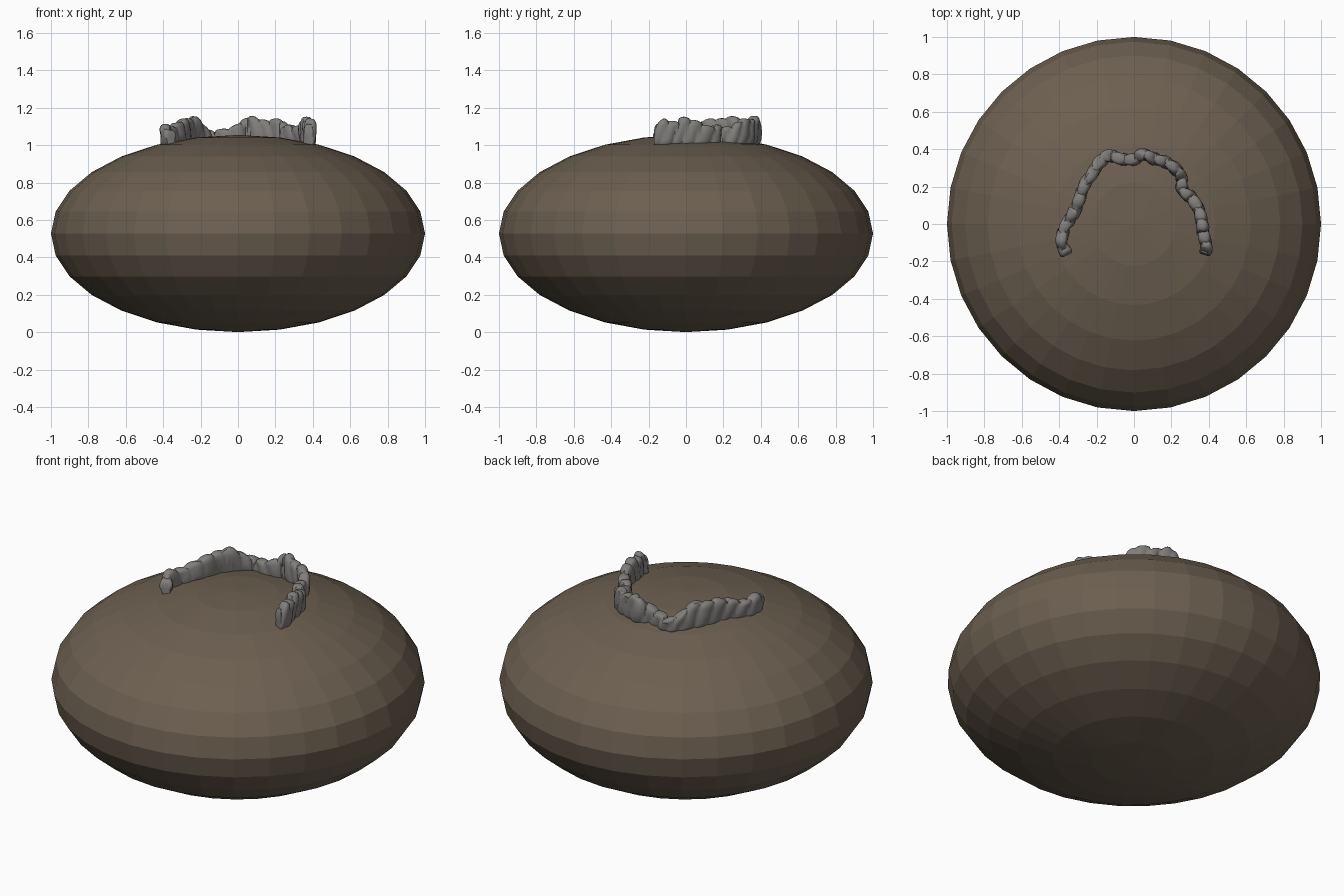
import bpy, bmesh, math
from mathutils import Vector, noise

if "Cube" in bpy.data.objects:
    bpy.data.objects.remove(bpy.data.objects["Cube"])


def material(name, rgb):
    m = bpy.data.materials.new(name)
    m.diffuse_color = (*rgb, 1)
    m.use_nodes = True
    m.node_tree.nodes["Principled BSDF"].inputs["Base Color"].default_value = m.diffuse_color
    return m


EARTH = material("earth brown", (0.15, 0.115, 0.08))
STONE = material("stone grey", (0.22, 0.21, 0.20))

# Mound: a flattened, faceted sphere
bpy.ops.mesh.primitive_uv_sphere_add(segments=32, ring_count=14, radius=1, location=(0, 0, 0.528))
mound = bpy.context.object
mound.name = "mound"
mound.scale = (1, 1, 0.527)
mound.data.materials.append(EARTH)
bpy.ops.object.shade_flat()

# Centre line of the ruined wall: x, y, top height
PATH = [Vector(p) for p in (
    (-.355, -.165, 1.08), (-.387, -.1, 1.11), (-.37, -.02, 1.105), (-.33, .05, 1.115),
    (-.295, .12, 1.145), (-.27, .2, 1.155), (-.225, .27, 1.15), (-.18, .335, 1.11),
    (-.13, .365, 1.085), (-.07, .347, 1.085), (0, .345, 1.115), (.05, .37, 1.155),
    (.11, .348, 1.145), (.17, .33, 1.135), (.23, .285, 1.13), (.255, .24, 1.10),
    (.262, .18, 1.10), (.31, .135, 1.105), (.35, .07, 1.12), (.365, 0, 1.14),
    (.372, -.06, 1.14), (.388, -.12, 1.14), (.375, -.165, 1.10))]


def path_point(t):
    """Smooth interpolation through the path."""
    i = min(int(t), len(PATH) - 2)
    f = t - i
    a, b, c, d = (PATH[max(0, min(len(PATH) - 1, i + k))] for k in (-1, 0, 1, 2))
    return 0.5 * (2 * b + (c - a) * f + (2 * a - 5 * b + 4 * c - d) * f * f
                  + (3 * b - a - 3 * c + d) * f ** 3)


# Wall: rounded section swept along the path, with slanted grooves between stones
STEPS, SIDES, BASE = 240, 20, 0.995
bm = bmesh.new()
rings = []
for s in range(STEPS + 1):
    t = (len(PATH) - 1) * s / STEPS
    p = path_point(t)
    tangent = path_point(min(t + .05, len(PATH) - 1)) - path_point(max(t - .05, 0))
    tangent.z = 0
    side = Vector((tangent.y, -tangent.x, 0)).normalized()
    end = min(1, .25 + 1.5 * math.sqrt(min(t, len(PATH) - 1 - t)))
    ring = []
    for k in range(SIDES):
        a = 2 * math.pi * k / SIDES
        u = math.copysign(abs(math.cos(a)) ** .6, math.cos(a))
        v = math.copysign(abs(math.sin(a)) ** .6, math.sin(a))
        wobble = noise.noise(Vector((p.x * 9, p.y * 9, v * 1.2 + u)))
        phase = t * 1.05 + .38 * v + .25 * wobble
        bulge = abs(math.sin(math.pi * phase)) ** .55
        step = .012 * noise.cell(Vector((math.floor(phase) * 1.7 + .3, 4.5, 2.5)))
        width = (.021 + .013 * bulge + .006 * wobble) * (.5 + .5 * end)
        mid, half = (p.z + BASE) / 2, (p.z - BASE) / 2
        z = mid + v * half * (end if v > 0 else 1)
        if v > 0:
            z += v * (.012 * (bulge - .7) + step - .004)
        co = Vector((p.x, p.y, 0)) + side * u * width
        ring.append(bm.verts.new((co.x, co.y, z)))
    rings.append(ring)
for r0, r1 in zip(rings, rings[1:]):
    for k in range(SIDES):
        n = (k + 1) % SIDES
        bm.faces.new((r0[k], r0[n], r1[n], r1[k]))
bm.faces.new(rings[0])
bm.faces.new(rings[-1])
bmesh.ops.recalc_face_normals(bm, faces=bm.faces)
mesh = bpy.data.meshes.new("stone_wall")
bm.to_mesh(mesh)
bm.free()
mesh.materials.append(STONE)
wall = bpy.data.objects.new("stone_wall", mesh)
bpy.context.collection.objects.link(wall)
bpy.ops.object.select_all(action='DESELECT')
wall.select_set(True)
bpy.context.view_layer.objects.active = wall
bpy.ops.object.shade_smooth_by_angle(angle=math.radians(40))
